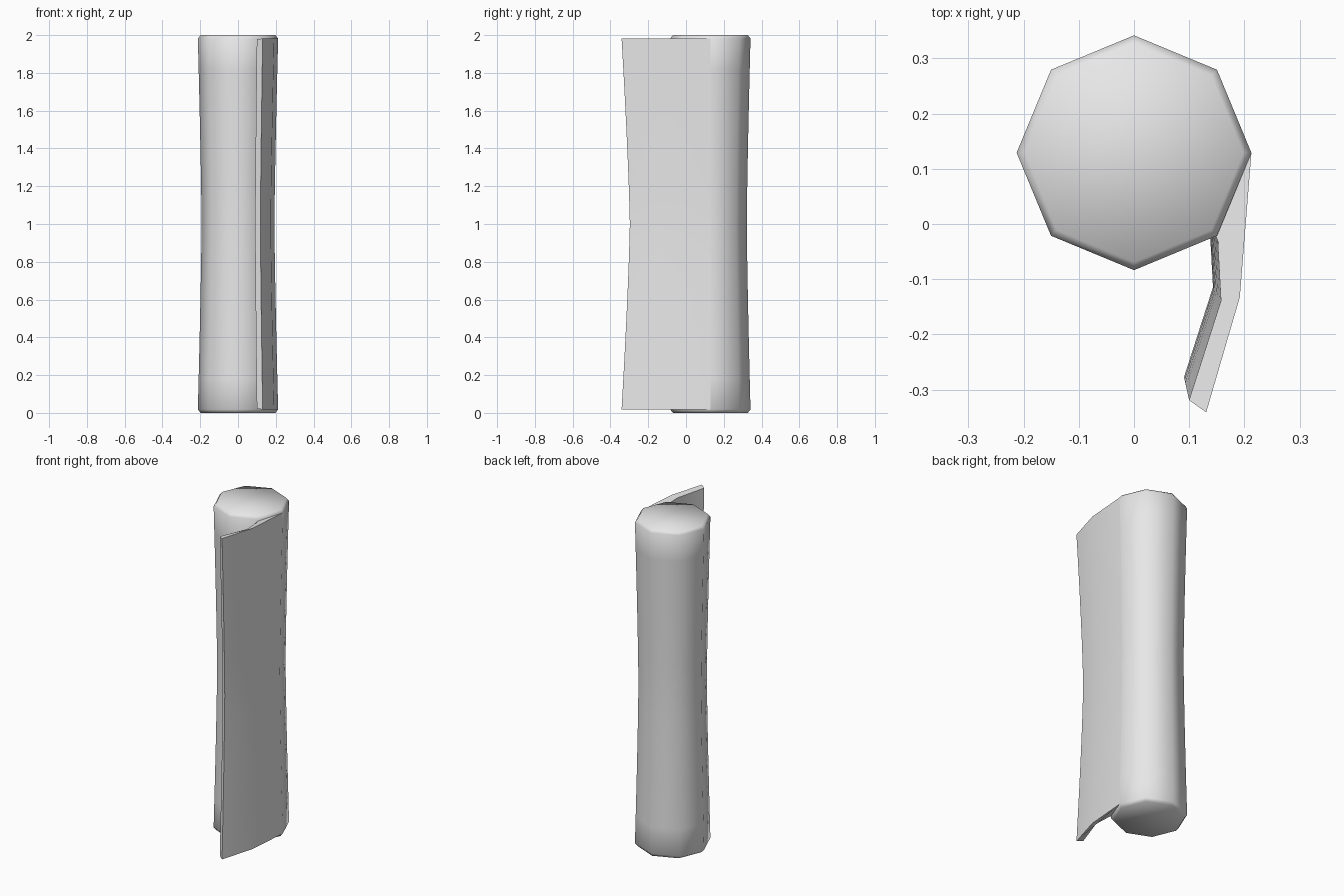
import bpy, bmesh, math

cube = bpy.data.objects.get("Cube")
if cube:
    bpy.data.objects.remove(cube, do_unlink=True)

AXIS_Y = 0.129
RADIUS = 0.213
LEVELS = 13

paper = bpy.data.materials.new("plain grey")
paper.use_nodes = True
paper.diffuse_color = (0.8, 0.8, 0.8, 1)
paper.node_tree.nodes["Principled BSDF"].inputs["Base Color"].default_value = (0.8, 0.8, 0.8, 1)


def waist(z):
    """Narrowing towards the middle of the length."""
    return 0.905 + 0.095 * abs(z - 1) ** 1.3


def loft(name, rings, angle):
    """Skin a stack of equal rings and close both ends."""
    bm = bmesh.new()
    loops = [[bm.verts.new(p) for p in ring] for ring in rings]
    n = len(loops[0])
    for a, b in zip(loops, loops[1:]):
        for i in range(n):
            j = (i + 1) % n
            bm.faces.new((a[i], a[j], b[j], b[i]))
    bm.faces.new(loops[0][::-1])
    bm.faces.new(loops[-1])
    bmesh.ops.recalc_face_normals(bm, faces=bm.faces)
    mesh = bpy.data.meshes.new(name)
    bm.to_mesh(mesh)
    bm.free()
    mesh.materials.append(paper)
    obj = bpy.data.objects.new(name, mesh)
    bpy.context.collection.objects.link(obj)
    bpy.ops.object.select_all(action="DESELECT")
    obj.select_set(True)
    bpy.context.view_layer.objects.active = obj
    bpy.ops.object.shade_smooth_by_angle(angle=math.radians(angle))
    return obj


def octagon(r, z):
    return [(r * math.cos(k * math.pi / 4), AXIS_Y + r * math.sin(k * math.pi / 4), z)
            for k in range(8)]


# Rolled body with bevelled ends
body = [octagon(0.198, 0)]
for i in range(LEVELS):
    z = 0.018 + 1.964 * i / (LEVELS - 1)
    body.append(octagon(RADIUS * waist(z), z))
body.append(octagon(0.198, 2))
loft("rolled_body", body, 75)

# Loose flap: x, y and how far the edge is set in from the ends
flap_profile = [(0.213, 0.129, 0.018), (0.14, 0.0, 0.03), (0.152, -0.03, 0.03),
                (0.158, -0.14, 0.03), (0.1, -0.32, 0.022), (0.131, -0.342, 0.018),
                (0.192, -0.133, 0.018)]
flap = []
for i in range(LEVELS):
    ring = []
    for x, y, inset in flap_profile:
        z = inset + (2 - 2 * inset) * i / (LEVELS - 1)
        s = waist(z)
        ring.append((x * s, AXIS_Y + (y - AXIS_Y) * s, z))
    flap.append(ring)
loft("loose_flap", flap, 50)
